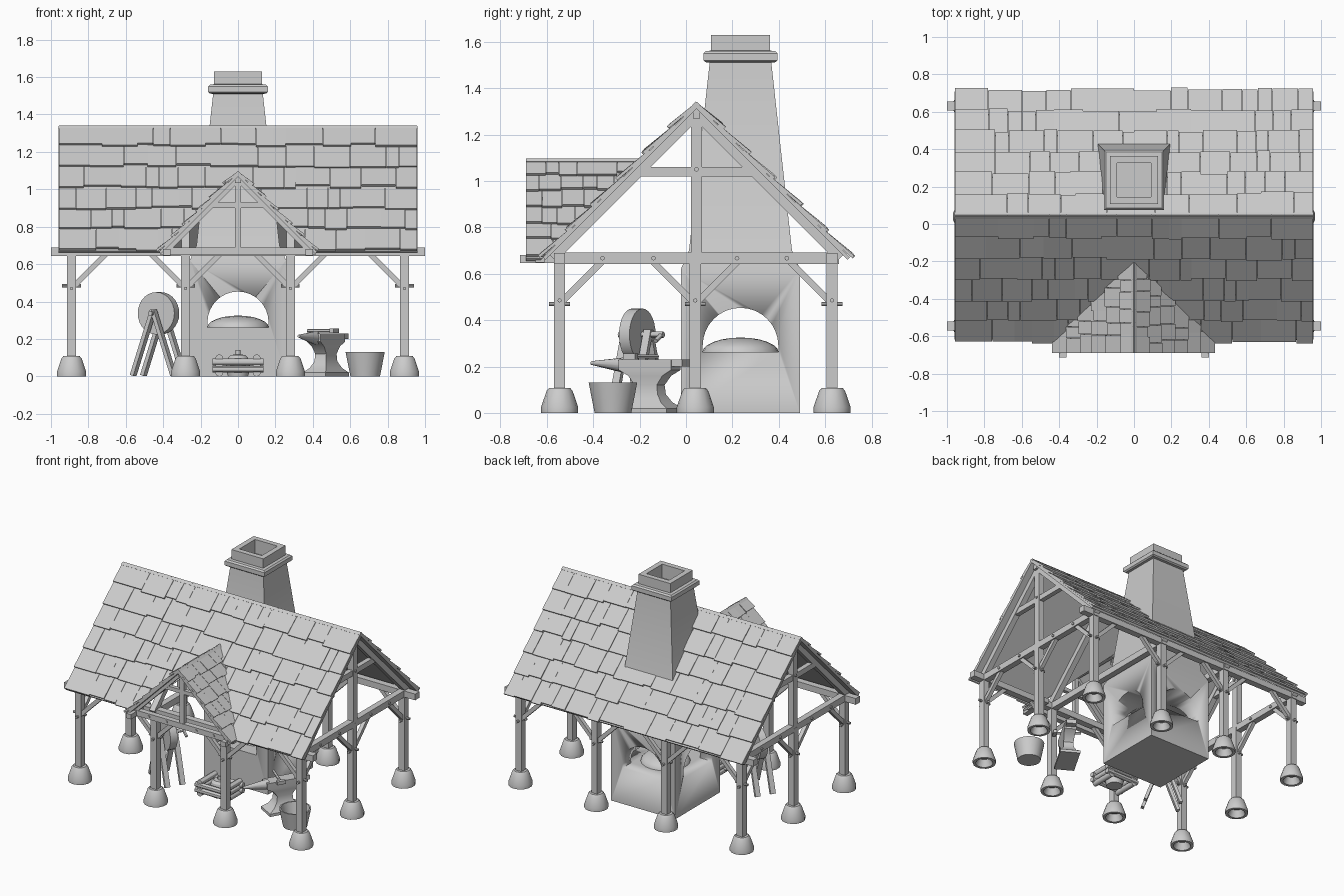
import bpy, bmesh, math, random
from math import radians, sin, cos, pi, sqrt
from mathutils import Vector, Matrix

random.seed(4)
cube = bpy.data.objects.get("Cube")
if cube:
    bpy.data.objects.remove(cube)

grey = bpy.data.materials.new("plain_grey")
grey.use_nodes = True
grey.diffuse_color = (0.6, 0.6, 0.6, 1)
grey.node_tree.nodes["Principled BSDF"].inputs["Base Color"].default_value = (0.6, 0.6, 0.6, 1)

RIDGE_Y, RIDGE_Z = 0.045, 1.345
FRONT, BACK = -0.545, 0.63
END, MID = 0.89, 0.28


def finish(name, bm, matrix=None):
    bmesh.ops.recalc_face_normals(bm, faces=bm.faces)
    if matrix:
        bm.transform(matrix)
    mesh = bpy.data.meshes.new(name)
    bm.to_mesh(mesh)
    bm.free()
    mesh.materials.append(grey)
    obj = bpy.data.objects.new(name, mesh)
    bpy.context.collection.objects.link(obj)
    bpy.ops.object.select_all(action='DESELECT')
    obj.select_set(True)
    bpy.context.view_layer.objects.active = obj
    bpy.ops.object.shade_smooth_by_angle(angle=radians(30))
    return obj


def box(bm, centre, size):
    m = Matrix.Translation(centre) @ Matrix.Diagonal((*size, 1))
    bmesh.ops.create_cube(bm, size=1, matrix=m)


def along(p, q):
    p, q = Vector(p), Vector(q)
    turn = (q - p).to_track_quat('Z', 'Y').to_matrix().to_4x4()
    return Matrix.Translation((p + q) / 2) @ turn, (q - p).length


def beam(bm, p, q, w, h):
    m, length = along(p, q)
    bmesh.ops.create_cube(bm, size=1, matrix=m @ Matrix.Diagonal((w, h, length, 1)))


def rod(bm, p, q, r1, r2=None, sides=12):
    m, length = along(p, q)
    bmesh.ops.create_cone(bm, cap_ends=True, segments=sides, radius1=r1,
                          radius2=r1 if r2 is None else r2, depth=length, matrix=m)


def loft(bm, sections, sides, centre=(0, 0)):
    # Each section is height, half width, half depth; four sides give a rectangle
    k = sqrt(2) if sides == 4 else 1
    rings = []
    for z, rx, ry in sections:
        angles = [2 * pi * (i + 0.5) / sides for i in range(sides)]
        rings.append([bm.verts.new((centre[0] + k * rx * cos(a), centre[1] + k * ry * sin(a), z))
                      for a in angles])
    for lo, hi in zip(rings, rings[1:]):
        for i in range(sides):
            j = (i + 1) % sides
            bm.faces.new((lo[i], lo[j], hi[j], hi[i]))
    bm.faces.new(rings[0])
    bm.faces.new(rings[-1])


def slab(bm, origin, a, d, u, s, top, thick, clip):
    # Sloping plate: u runs along the ridge, s down the slope, cut by a plane
    n = a.cross(d)
    n = n if n.z > 0 else -n
    verts = bmesh.ops.create_cube(bm, size=2)["verts"]
    for v in verts:
        i, j = int(v.co.x > 0), int(v.co.y > 0)
        lift = top[j] - (thick if v.co.z < 0 else 0)
        v.co = origin + a * u[i] + d * s[j] + n * lift
    if clip:
        faces = list({f for v in verts for f in v.link_faces})
        edges = list({e for v in verts for e in v.link_edges})
        cut = bmesh.ops.bisect_plane(bm, geom=verts + edges + faces, plane_co=clip[0],
                                     plane_no=clip[1], clear_inner=True)["geom_cut"]
        edges = [e for e in cut if isinstance(e, bmesh.types.BMEdge)]
        if edges:
            bmesh.ops.holes_fill(bm, edges=edges)


def shingles(bm, origin, a, d, u0, u1, length, rows, widths, clip):
    slab(bm, origin, a, d, (u0, u1), (0, length), (-0.008, -0.008), 0.016, clip)
    step = length / rows
    for r in range(rows):
        u = u0
        while u < u1 - 0.001:
            w = random.uniform(*widths)
            end = u1 if u + w > u1 - widths[0] else u + w
            s1 = (r + 1) * step + random.uniform(-0.012, 0.012)
            high = random.uniform(0.008, 0.014)
            slab(bm, origin, a, d, (u, end - 0.002), (max(0, r * step - 0.02), s1),
                 (-0.004, high), 0.013, clip)
            u = end


# Main roof, open beneath the porch
bm = bmesh.new()
for side in (-1, 1):
    for sx in (-1, 1):
        clip = (Vector((0, 0, 1.05)), Vector((sx, 0, 1))) if side < 0 else None
        shingles(bm, Vector((0, RIDGE_Y, RIDGE_Z)), Vector((sx, 0, 0)),
                 Vector((0, side, -1)).normalized(), 0, 0.96, 0.945, 6, (0.06, 0.2), clip)
finish("main_roof", bm)

# Porch roof, trimmed where it meets the main roof
bm = bmesh.new()
for sx in (-1, 1):
    shingles(bm, Vector((0, 0, 1.1)), Vector((0, 1, 0)), Vector((sx, 0, -1)).normalized(),
             -0.69, -0.1, 0.605, 6, (0.05, 0.12), (Vector((0, 0, 1.285)), Vector((0, -1, 1))))
finish("porch_roof", bm)

# Posts with stone feet
posts = [(x, y) for x in (-END, -MID, MID, END) for y in (FRONT, BACK)]
posts += [(-END, 0.04), (END, 0.04)]
wood, feet, pegs = bmesh.new(), bmesh.new(), bmesh.new()
for x, y in posts:
    box(wood, (x, y, 0.36), (0.048, 0.048, 0.62))
    loft(feet, [(0.05, 0.04, 0.04), (0, 0.06, 0.06), (0, 0.08, 0.08), (0.025, 0.08, 0.08),
                (0.095, 0.056, 0.056), (0.108, 0.045, 0.045)], 14, (x, y))
    rod(pegs, (x - 0.05, y, 0.485), (x + 0.05, y, 0.485), 0.009, sides=8)
    rod(pegs, (x, y - 0.045, 0.47), (x, y + 0.045, 0.47), 0.009, sides=8)
finish("posts", wood)
finish("post_feet", feet)

# Diagonal braces
bm = bmesh.new()
for x, y in posts:
    if y != 0.04:
        for s in (-1, 1):
            if abs(x + s * 0.2) < END:
                beam(bm, (x, y, 0.47), (x + s * 0.19, y, 0.66), 0.028, 0.028)
    if abs(x) == END:
        for s in (-1, 1):
            if FRONT < y + s * 0.2 < BACK:
                beam(bm, (x, y, 0.47), (x, y + s * 0.19, 0.66), 0.028, 0.028)
finish("braces", bm)

# Eave beams, ridge beam and roof trusses
bm = bmesh.new()
for y in (FRONT, BACK):
    box(bm, (0, y, 0.667), (2, 0.048, 0.045))
box(bm, (0, RIDGE_Y, 1.29), (1.86, 0.03, 0.04))
for x in (-END, -MID, MID, END):
    box(bm, (x, RIDGE_Y, 0.667), (0.045, 1.23, 0.048))
    for s in (-1, 1):
        beam(bm, (x, RIDGE_Y, 1.288), (x, RIDGE_Y + s * 0.62, 0.668), 0.042, 0.042)
    if abs(x) == END:
        box(bm, (x, RIDGE_Y, 0.98), (0.045, 0.048, 0.62))
        box(bm, (x, RIDGE_Y, 1.04), (0.035, 0.52, 0.04))
        for y in (-0.36, -0.14, 0.22, 0.435):
            rod(pegs, (x - 0.03, y, 0.667), (x + 0.03, y, 0.667), 0.01, sides=8)
        for z in (1.05, 1.29):
            rod(pegs, (x - 0.03, RIDGE_Y, z), (x + 0.03, RIDGE_Y, z), 0.01, sides=8)
finish("main_frame", bm)

# Porch truss
bm = bmesh.new()
py = -0.63
box(bm, (0, py, 0.668), (0.83, 0.04, 0.04))
box(bm, (0, py, 0.87), (0.034, 0.034, 0.4))
box(bm, (0, py, 0.915), (0.34, 0.028, 0.028))
box(bm, (0, -0.45, 1.05), (0.03, 0.44, 0.03))
for s in (-1, 1):
    box(bm, (s * 0.38, -0.6, 0.664), (0.04, 0.23, 0.035))
    beam(bm, (0, py, 1.06), (s * 0.39, py, 0.67), 0.034, 0.034)
    for x in (0.12, 0.26):
        rod(pegs, (s * x, py - 0.026, 0.668), (s * x, py, 0.668), 0.009, sides=8)
finish("porch_frame", bm)
finish("pegs", pegs)

# Forge and chimney, pierced by two crossing arches
bm = bmesh.new()
profile = [(0, 0.257), (0.62, 0.257), (0.7, 0.222), (1.51, 0.133), (1.512, 0.15), (1.52, 0.16),
           (1.55, 0.16), (1.56, 0.15), (1.562, 0.128), (1.63, 0.128), (1.63, 0.09), (1.53, 0.09)]
loft(bm, [(z, r, r) for z, r in profile], 4, (0, 0.235))
chimney = finish("forge_chimney", bm)
for turn in (0, pi / 2):
    bm = bmesh.new()
    outline = [(-0.163, 0.262), (0.163, 0.262)]
    outline += [(0.163 * cos(i * pi / 16), 0.29 + 0.163 * sin(i * pi / 16)) for i in range(17)]
    face = bm.faces.new([bm.verts.new((x, -0.4, z)) for x, z in outline])
    new = bmesh.ops.extrude_face_region(bm, geom=[face])["geom"]
    bmesh.ops.translate(bm, vec=(0, 0.8, 0), verts=[v for v in new if isinstance(v, bmesh.types.BMVert)])
    cutter = finish("arch_cutter", bm, Matrix.Translation((0, 0.235, 0)) @ Matrix.Rotation(turn, 4, 'Z'))
    cutter.hide_render = True
    cutter.hide_set(True)
    mod = chimney.modifiers.new("arch", 'BOOLEAN')
    mod.object = cutter
    mod.solver = 'EXACT'

# Heap of coals
bm = bmesh.new()
bmesh.ops.create_uvsphere(bm, u_segments=20, v_segments=12, radius=1)
finish("coal_heap", bm, Matrix.Translation((0, 0.235, 0.26)) @ Matrix.Diagonal((0.165, 0.165, 0.065, 1)))

# Grindstone on its trestle
bm = bmesh.new()
rod(bm, (0, -0.026, 0.337), (0, 0.026, 0.337), 0.113, sides=28)
rod(bm, (0, -0.09, 0.337), (0, 0.13, 0.337), 0.013)
rod(bm, (0, 0.12, 0.337), (0.05, 0.12, 0.31), 0.01)
for y in (-0.055, 0.055):
    for s in (-1, 1):
        beam(bm, (0, y, 0.355), (s * 0.125, y, 0.005), 0.036, 0.022)
finish("grindstone", bm, Matrix.Translation((-0.425, -0.21, 0)) @ Matrix.Rotation(radians(-30), 4, 'Z'))

# Anvil with a horn and a hammer on top
bm = bmesh.new()
loft(bm, [(0, 0.125, 0.07), (0.02, 0.125, 0.07), (0.045, 0.085, 0.05), (0.08, 0.06, 0.036),
          (0.12, 0.055, 0.034), (0.16, 0.085, 0.038), (0.185, 0.13, 0.042), (0.23, 0.13, 0.042)],
     4, (0.05, 0))
rod(bm, (-0.06, 0, 0.205), (-0.24, 0, 0.215), 0.036, 0.008)
box(bm, (0.19, 0, 0.215), (0.08, 0.07, 0.03))
rod(bm, (0, -0.08, 0.243), (0.03, 0.1, 0.243), 0.009)
box(bm, (0.0, -0.08, 0.243), (0.06, 0.025, 0.025))
finish("anvil", bm, Matrix.Translation((0.445, -0.2, 0)) @ Matrix.Rotation(radians(60), 4, 'Z'))

# Water bucket
bm = bmesh.new()
loft(bm, [(0, 0.08, 0.08), (0.13, 0.106, 0.106), (0.13, 0.096, 0.096), (0.015, 0.072, 0.072)],
     20, (0.68, -0.315))
finish("bucket", bm)

# Stacked logs around a small keg
bm = bmesh.new()
for s in (-1, 1):
    for z in (0.02, 0.058, 0.096):
        rod(bm, (s * 0.1, -0.3, z), (s * 0.1, -0.12, z), 0.021)
    for z in (0.038, 0.077):
        rod(bm, (-0.135, -0.21 + s * 0.08, z), (0.135, -0.21 + s * 0.08, z), 0.018)
finish("log_stack", bm)
bm = bmesh.new()
loft(bm, [(0, 0.055, 0.055), (0.05, 0.068, 0.068), (0.1, 0.055, 0.055), (0.115, 0.04, 0.04),
          (0.116, 0.013, 0.013), (0.14, 0.013, 0.013)], 16, (0, -0.21))
finish("keg", bm)
